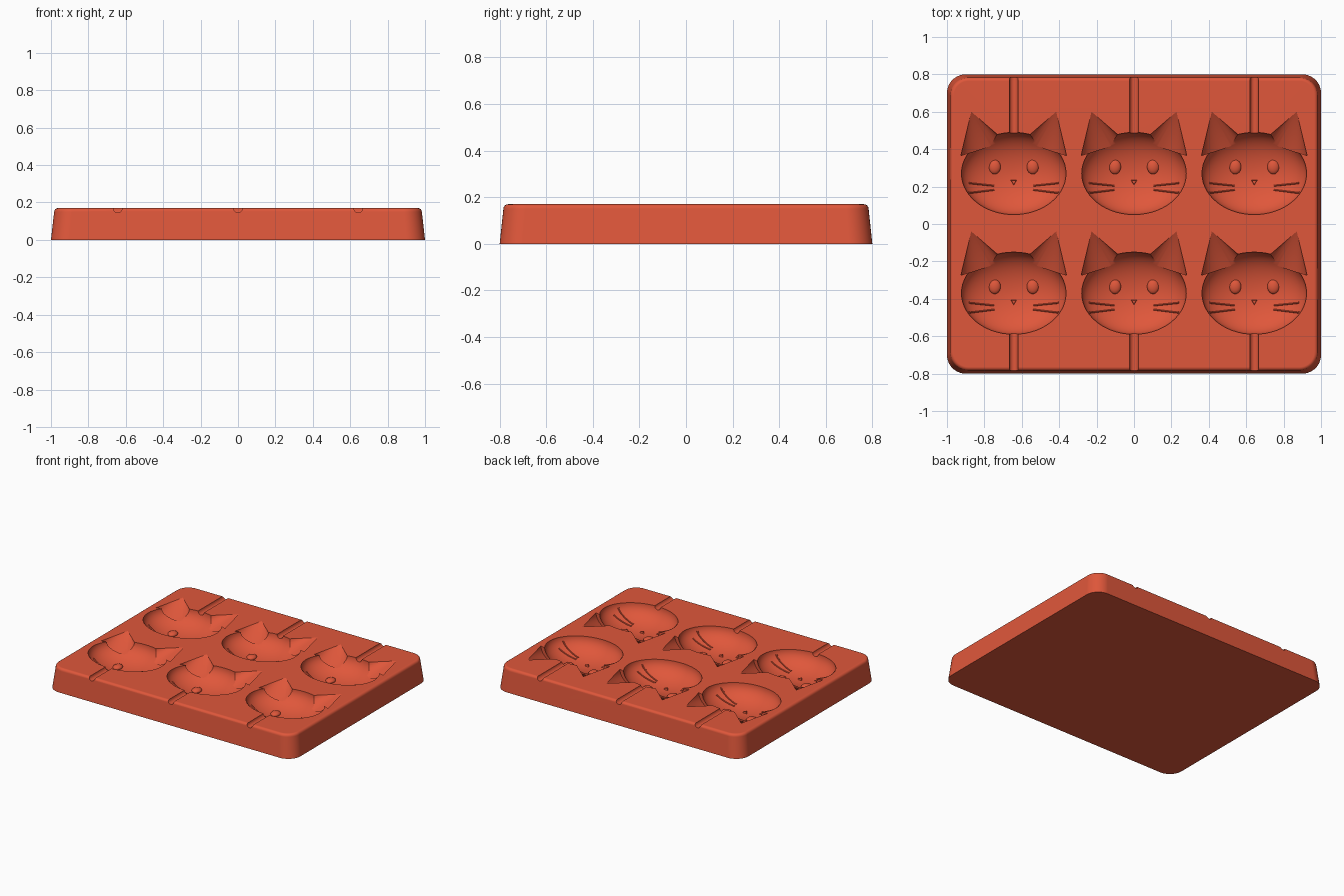
import bpy, bmesh, math
from mathutils import Matrix, Vector

if "Cube" in bpy.data.objects:
    bpy.data.objects.remove(bpy.data.objects["Cube"], do_unlink=True)

TOP = 0.17                      # tray height
HEAD = Vector((0.28, 0.22, 0.13))  # bowl radii
COLUMNS = (-0.643, 0, 0.643)
ROWS = ((0.27, 1), (-0.37, -1))  # head centre y, direction of its stick channel

red = bpy.data.materials.new("silicone red")
red.use_nodes = True
red.diffuse_color = (0.74, 0.095, 0.043, 1)
red.node_tree.nodes["Principled BSDF"].inputs["Base Color"].default_value = red.diffuse_color


def make_object(name, bm):
    bmesh.ops.recalc_face_normals(bm, faces=bm.faces)
    mesh = bpy.data.meshes.new(name)
    bm.to_mesh(mesh)
    bm.free()
    mesh.materials.append(red)
    obj = bpy.data.objects.new(name, mesh)
    bpy.context.collection.objects.link(obj)
    return obj


def smooth(obj):
    bpy.ops.object.select_all(action='DESELECT')
    obj.select_set(True)
    bpy.context.view_layer.objects.active = obj
    bpy.ops.object.shade_smooth_by_angle(angle=math.radians(32))


def cone_between(bm, start, end, r1, r2, sides, squash=1.0):
    """Cone or cylinder lying between two points, optionally flattened in z."""
    axis = end - start
    turn = axis.to_track_quat('Z', 'Y').to_matrix().to_4x4()
    place = (Matrix.Translation((start + end) / 2) @ Matrix.Diagonal((1, 1, squash, 1))
             @ turn @ Matrix.Rotation(math.pi / sides, 4, 'Z'))
    bmesh.ops.create_cone(bm, cap_ends=True, segments=sides, radius1=r1, radius2=r2,
                          depth=axis.length, matrix=place)


def bowl_point(cx, cy, x, y):
    """Point on the bowl surface at an offset from the head centre."""
    depth = HEAD.z * math.sqrt(max(0, 1 - (x / HEAD.x) ** 2 - (y / HEAD.y) ** 2))
    return Vector((cx + x, cy + y, TOP - depth))


# Tray body: tapered block with rounded corners and a soft top rim
bm = bmesh.new()
bmesh.ops.create_cube(bm, size=1, matrix=Matrix.Translation((0, 0, TOP / 2))
                      @ Matrix.Diagonal((2, 1.6, TOP, 1)))
uprights = [e for e in bm.edges if abs(e.verts[0].co.z - e.verts[1].co.z) > 0.1]
bmesh.ops.bevel(bm, geom=uprights, offset=0.1, segments=10, profile=0.5, affect='EDGES')
for v in bm.verts:
    if v.co.z > 0.1:
        v.co.x *= 0.983
        v.co.y *= 0.98
rim = [e for e in bm.edges if all(v.co.z > 0.1 for v in e.verts)]
bmesh.ops.bevel(bm, geom=rim, offset=0.02, segments=4, profile=0.5, affect='EDGES')
tray = make_object("tray", bm)

# Cutter: head bowls, ears and stick channels
bm = bmesh.new()
for cx in COLUMNS:
    for cy, side in ROWS:
        centre = Vector((cx, cy, TOP))
        bmesh.ops.create_uvsphere(bm, u_segments=56, v_segments=27, radius=1,
                                  matrix=Matrix.Translation(centre)
                                  @ Matrix.Diagonal((*HEAD, 1)))
        for s in (-1, 1):
            tip = centre + Vector((s * 0.227, 0.33, 0))
            base = centre + Vector((s * 0.164, 0.134, 0))
            cone_between(bm, base, tip, 0.125, 0, 28, 0.65)
        cone_between(bm, centre + Vector((0, side * 0.15, 0)),
                     Vector((cx, side * 0.85, TOP)), 0.024, 0.024, 16)
cutter = make_object("cavity_cutter", bm)
cutter.hide_render = True

cut = tray.modifiers.new("cavities", 'BOOLEAN')
cut.operation = 'DIFFERENCE'
cut.solver = 'EXACT'
cut.use_self = True
cut.object = cutter
bpy.context.view_layer.objects.active = tray
bpy.ops.object.modifier_apply(modifier=cut.name)
bpy.data.objects.remove(cutter, do_unlink=True)
smooth(tray)
weighted = tray.modifiers.new("even_shading", 'WEIGHTED_NORMAL')
weighted.keep_sharp = True

# Raised face details on every bowl
eyes, noses, whiskers = bmesh.new(), bmesh.new(), bmesh.new()
for cx in COLUMNS:
    for cy, _ in ROWS:
        for s in (-1, 1):
            bmesh.ops.create_uvsphere(
                eyes, u_segments=24, v_segments=12, radius=1,
                matrix=Matrix.Translation(bowl_point(cx, cy, s * 0.102, 0.035))
                @ Matrix.Diagonal((0.032, 0.039, 0.018, 1)))
            for outer, inner in ((-0.05, -0.064), (-0.103, -0.086)):
                path = [bowl_point(cx, cy, s * (0.105 + 0.135 * t / 8),
                                   inner + (outer - inner) * t / 8) for t in range(9)]
                for a, b in zip(path, path[1:]):
                    cone_between(whiskers, a, b, 0.006, 0.006, 8)
        # Downward triangle nose
        nose = Matrix.Translation(bowl_point(cx, cy, 0, -0.045)) @ Matrix.Rotation(math.pi, 4, 'Z')
        bmesh.ops.create_cone(noses, cap_ends=True, segments=3, radius1=0.023,
                              radius2=0.014, depth=0.02, matrix=nose)
for name, bm in (("eyes", eyes), ("noses", noses), ("whiskers", whiskers)):
    smooth(make_object(name, bm))
